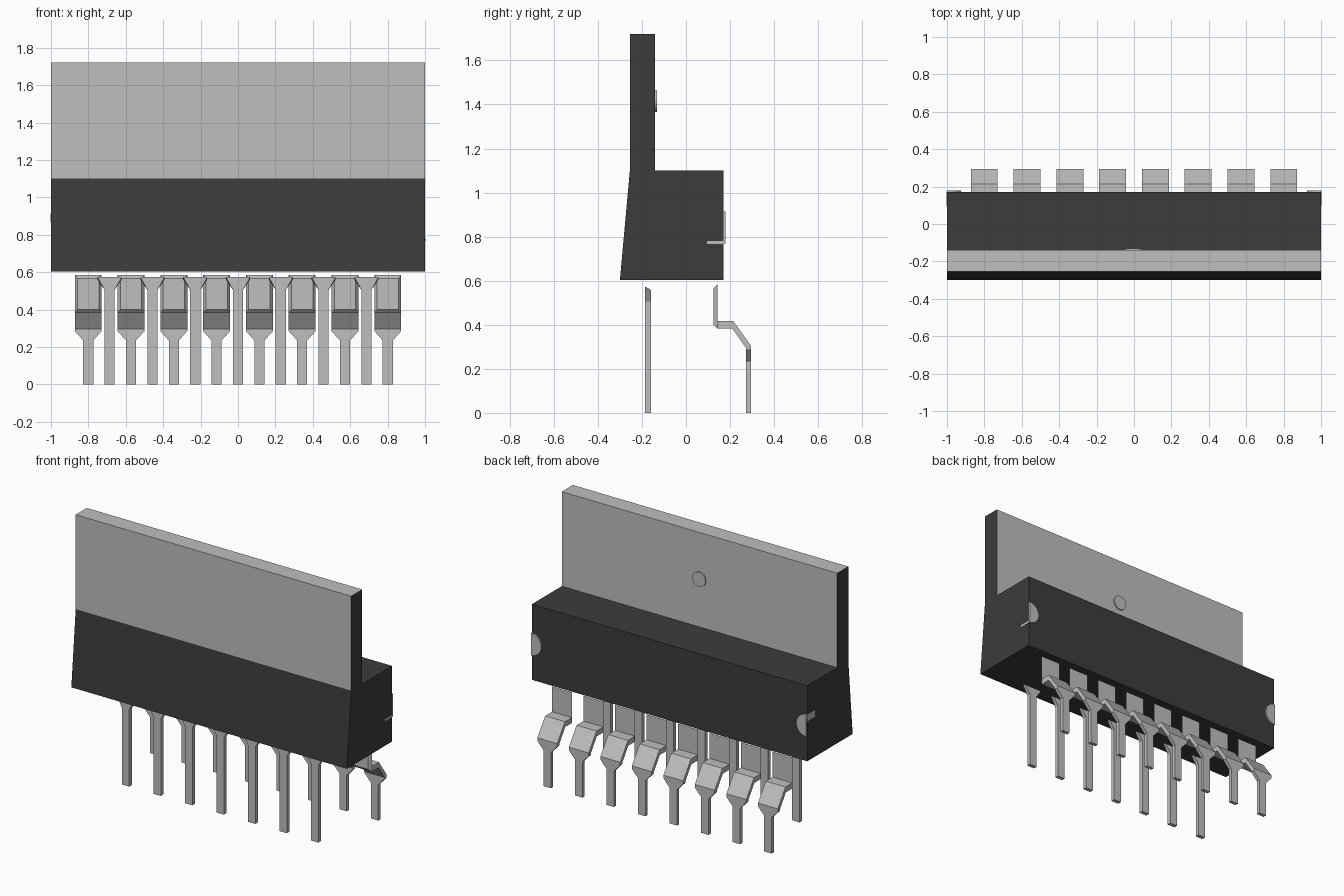
import bpy, bmesh, math
from mathutils import Matrix

cube = bpy.data.objects.get("Cube")
if cube:
    bpy.data.objects.remove(cube, do_unlink=True)


def make_material(name, value):
    mat = bpy.data.materials.new(name)
    mat.use_nodes = True
    colour = (value, value, value, 1)
    mat.diffuse_color = colour
    mat.node_tree.nodes["Principled BSDF"].inputs["Base Color"].default_value = colour
    return mat


black = make_material("black plastic", 0.045)
metal = make_material("light grey metal", 0.52)


def finish(name, bm, *mats):
    bmesh.ops.recalc_face_normals(bm, faces=bm.faces)
    mesh = bpy.data.meshes.new(name)
    bm.to_mesh(mesh)
    bm.free()
    for mat in mats:
        mesh.materials.append(mat)
    obj = bpy.data.objects.new(name, mesh)
    bpy.context.collection.objects.link(obj)
    return obj


def loft(name, sections, x):
    """Strip of rectangular sections: each has a front and a back (y, z, half width)."""
    bm = bmesh.new()
    rings = []
    for (y1, z1, w1), (y2, z2, w2) in sections:
        corners = [(x - w1, y1, z1), (x + w1, y1, z1), (x + w2, y2, z2), (x - w2, y2, z2)]
        rings.append([bm.verts.new(c) for c in corners])
    for a, b in zip(rings, rings[1:]):
        for i in range(4):
            j = (i + 1) % 4
            bm.faces.new((a[i], a[j], b[j], b[i]))
    bm.faces.new(rings[0])
    bm.faces.new(rings[-1])
    return finish(name, bm, metal)


def plate(name, size, centre, mat):
    bm = bmesh.new()
    bmesh.ops.create_cube(bm, size=1)
    bmesh.ops.scale(bm, vec=size, verts=bm.verts)
    bmesh.ops.translate(bm, vec=centre, verts=bm.verts)
    return finish(name, bm, mat)


# Body and heat sink: one extruded profile, metal on the tall slab except its ends
SHOULDER = 1.10
profile = [(-0.30, 0.604), (-0.255, SHOULDER), (-0.255, 1.72), (-0.14, 1.72),
           (-0.14, SHOULDER), (0.17, SHOULDER), (0.17, 0.604)]
bm = bmesh.new()
outline = bm.faces.new([bm.verts.new((-1, y, z)) for y, z in profile])
extruded = bmesh.ops.extrude_face_region(bm, geom=[outline])["geom"]
bmesh.ops.translate(bm, vec=(2, 0, 0),
                    verts=[v for v in extruded if isinstance(v, bmesh.types.BMVert)])
for face in bm.faces:
    is_end = len(face.verts) > 4
    if not is_end and face.calc_center_median().z > SHOULDER + 0.1:
        face.material_index = 1
finish("body_with_heat_sink", bm, black, metal)

# Round mould mark on the back of the heat sink
bm = bmesh.new()
bmesh.ops.create_cone(bm, cap_ends=True, segments=32, radius1=0.048, radius2=0.048, depth=0.03,
                      matrix=Matrix.Translation((0, -0.147, 1.415)) @ Matrix.Rotation(math.pi / 2, 4, 'X'))
finish("round_mark", bm, metal)

# Half-round inserts at both ends of the back face
for side, label in ((1, "left"), (-1, "right")):
    bm = bmesh.new()
    half = []
    for i in range(17):
        a = math.pi * (i / 16 - 0.5)
        half.append(bm.verts.new((side * (1 - 0.073 * math.cos(a)), 0.095, 0.841 + 0.073 * math.sin(a))))
    face = bm.faces.new(half)
    ext = bmesh.ops.extrude_face_region(bm, geom=[face])["geom"]
    bmesh.ops.translate(bm, vec=(0, 0.085, 0),
                        verts=[v for v in ext if isinstance(v, bmesh.types.BMVert)])
    # keep the flat side just inside the end of the body
    bmesh.ops.translate(bm, vec=(-side * 0.001, 0, 0), verts=bm.verts)
    finish(label + "_end_insert", bm, metal)

# Thin exposed edges of the inserts on the end faces
plate("left_insert_edge", (0.004, 0.08, 0.014), (0.9995, 0.135, 0.773), metal)
plate("right_insert_edge", (0.004, 0.08, 0.045), (-0.9995, 0.135, 0.89), metal)

# Pins: straight front row of seven, bent back row of eight
PITCH = 0.2288
THIN, WIDE, FLARE = 0.027, 0.072, 0.064
FRONT, REAR = -0.186, -0.16
front_pin = [((FRONT, z, w), (REAR, z, w)) for z, w in ((0, THIN), (0.505, THIN))]
front_pin.append(((FRONT, 0.573, FLARE), (REAR, 0.559, FLARE)))

NARROW = 0.057
back_pin = [
    ((0.125, 0.567, NARROW), (0.143, 0.585, WIDE)),
    ((0.125, 0.40, NARROW), (0.143, 0.418, WIDE)),
    ((0.142, 0.382, WIDE), (0.146, 0.418, WIDE)),
    ((0.211, 0.382, WIDE), (0.214, 0.418, WIDE)),
    ((0.272, 0.295, WIDE), (0.295, 0.305, WIDE)),
    ((0.272, 0.285, WIDE), (0.295, 0.285, WIDE)),
    ((0.272, 0.235, THIN), (0.295, 0.235, THIN)),
    ((0.272, 0, THIN), (0.295, 0, THIN)),
]
for i in range(7):
    loft("front_pin_%d" % (i + 1), front_pin, (i - 3) * PITCH)
for i in range(8):
    loft("back_pin_%d" % (i + 1), back_pin, (i - 3.5) * PITCH)
